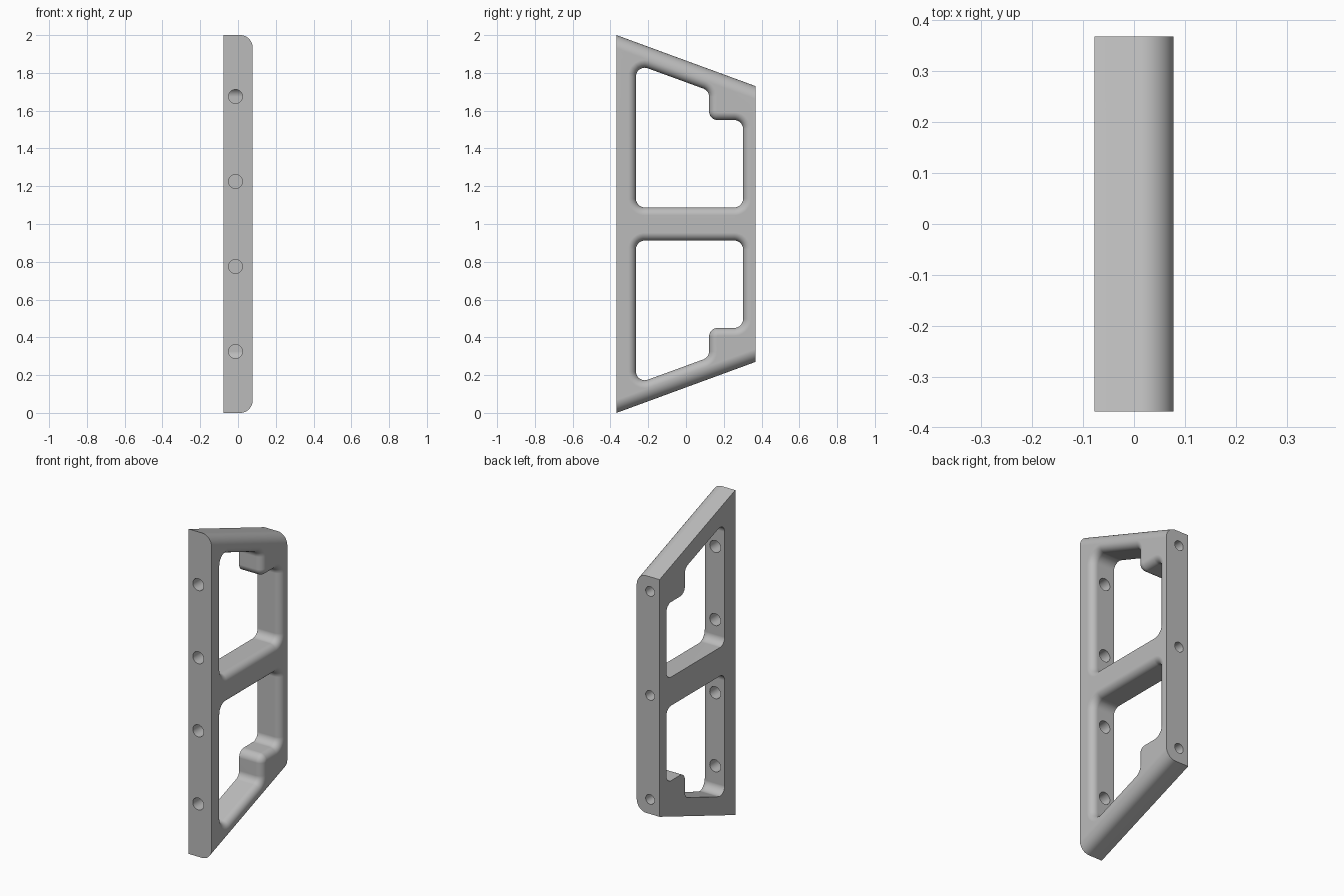
import bpy, bmesh, math
from mathutils import Vector, Matrix

if "Cube" in bpy.data.objects:
    bpy.data.objects.remove(bpy.data.objects["Cube"], do_unlink=True)

HALF_X, HALF_Y = 0.078, 0.368
OUTER_FILLET, RIM_FILLET, CORNER = 0.065, 0.042, 0.046

grey = bpy.data.materials.new("light grey")
grey.use_nodes = True
colour = (0.5, 0.5, 0.5, 1)
grey.diffuse_color = colour
grey.node_tree.nodes["Principled BSDF"].inputs["Base Color"].default_value = colour


def make_object(name, bm):
    bmesh.ops.recalc_face_normals(bm, faces=bm.faces)
    mesh = bpy.data.meshes.new(name)
    bm.to_mesh(mesh)
    bm.free()
    mesh.materials.append(grey)
    obj = bpy.data.objects.new(name, mesh)
    bpy.context.collection.objects.link(obj)
    return obj


def loft(bm, loops):
    """Skin a closed solid through a stack of matching loops."""
    rings = [[bm.verts.new(p) for p in loop] for loop in loops]
    n = len(rings[0])
    for a, b in zip(rings, rings[1:]):
        for i in range(n):
            j = (i + 1) % n
            bm.faces.new((a[i], a[j], b[j], b[i]))
    bm.faces.new(rings[0])
    bm.faces.new(rings[-1])


def rounded_loop(points, grow, steps=8):
    """Round every corner of a polygon, then push the outline out by grow."""
    pts = [Vector(p) for p in points]
    out = []
    for i, p in enumerate(pts):
        d0 = (p - pts[i - 1]).normalized()
        d1 = (pts[(i + 1) % len(pts)] - p).normalized()
        n0, n1 = Vector((d0.y, -d0.x)), Vector((d1.y, -d1.x))
        side = 1 if d0.x * d1.y - d0.y * d1.x > 0 else -1
        centre = p - side * CORNER * (n0 + n1) / (1 + n0.dot(n1))
        for k in range(steps + 1):
            normal = n0.lerp(n1, k / steps).normalized()
            out.append(centre + (side * CORNER + grow) * normal)
    return out


# Solid trapezoid body with rounded top and bottom edges on one side
bm = bmesh.new()
outline = [(-HALF_Y, 0), (HALF_Y, 0.27), (HALF_Y, 1.73), (-HALF_Y, 2)]
loft(bm, [[(x, y, z) for y, z in outline] for x in (-HALF_X, HALF_X)])
rims = [e for e in bm.edges
        if all(v.co.x > 0 for v in e.verts)
        and abs(e.verts[0].co.y - e.verts[1].co.y) > 0.1]
bmesh.ops.bevel(bm, geom=rims, offset=OUTER_FILLET, segments=12,
                profile=0.5, affect='EDGES')
frame = make_object("side_frame", bm)

# Stepped window openings with a flared, rounded rim
window = [(-0.265, 1.088), (0.302, 1.088), (0.302, 1.55),
          (0.122, 1.55), (0.122, 1.706), (-0.265, 1.847)]
cutters = []
for name, flip in (("upper_window_cutter", False), ("lower_window_cutter", True)):
    sections = [(-HALF_X - 0.05, 0)]
    for k in range(11):
        a = math.pi / 2 * k / 10
        sections.append((HALF_X - RIM_FILLET * (1 - math.sin(a)),
                         RIM_FILLET * (1 - math.cos(a))))
    sections.append((HALF_X + 0.05, RIM_FILLET))
    bm = bmesh.new()
    loft(bm, [[(x, p.x, 2 - p.y if flip else p.y)
               for p in rounded_loop(window, grow)] for x, grow in sections])
    cutters.append(make_object(name, bm))


# Bolt holes through the front rail, and blind holes in the back rail
def bolt_cutter(name, y, z, radius, depth):
    bm = bmesh.new()
    spin = Matrix.Translation((-0.013, y, z)) @ Matrix.Rotation(math.pi / 2, 4, 'X')
    bmesh.ops.create_cone(bm, cap_ends=True, segments=32, radius1=radius,
                          radius2=radius, depth=depth, matrix=spin)
    cutters.append(make_object(name, bm))


for i in range(4):
    bolt_cutter("front_bolt_cutter", -HALF_Y, 0.325 + 0.45 * i, 0.037, 0.28)
for i in range(3):
    bolt_cutter("back_bolt_cutter", HALF_Y, 0.36 + 0.64 * i, 0.03, 0.32)

# Cut everything out of the body
bpy.context.view_layer.objects.active = frame
frame.select_set(True)
for cutter in cutters:
    cutter.hide_render = True
    mod = frame.modifiers.new("cut", 'BOOLEAN')
    mod.operation = 'DIFFERENCE'
    mod.solver = 'EXACT'
    mod.object = cutter
    bpy.ops.object.modifier_apply(modifier=mod.name)
    bpy.data.objects.remove(cutter, do_unlink=True)

# Smooth fillets, crisp flat faces
bpy.ops.object.shade_smooth_by_angle(angle=math.radians(30))
weighted = frame.modifiers.new("weighted normals", 'WEIGHTED_NORMAL')
weighted.keep_sharp = True
